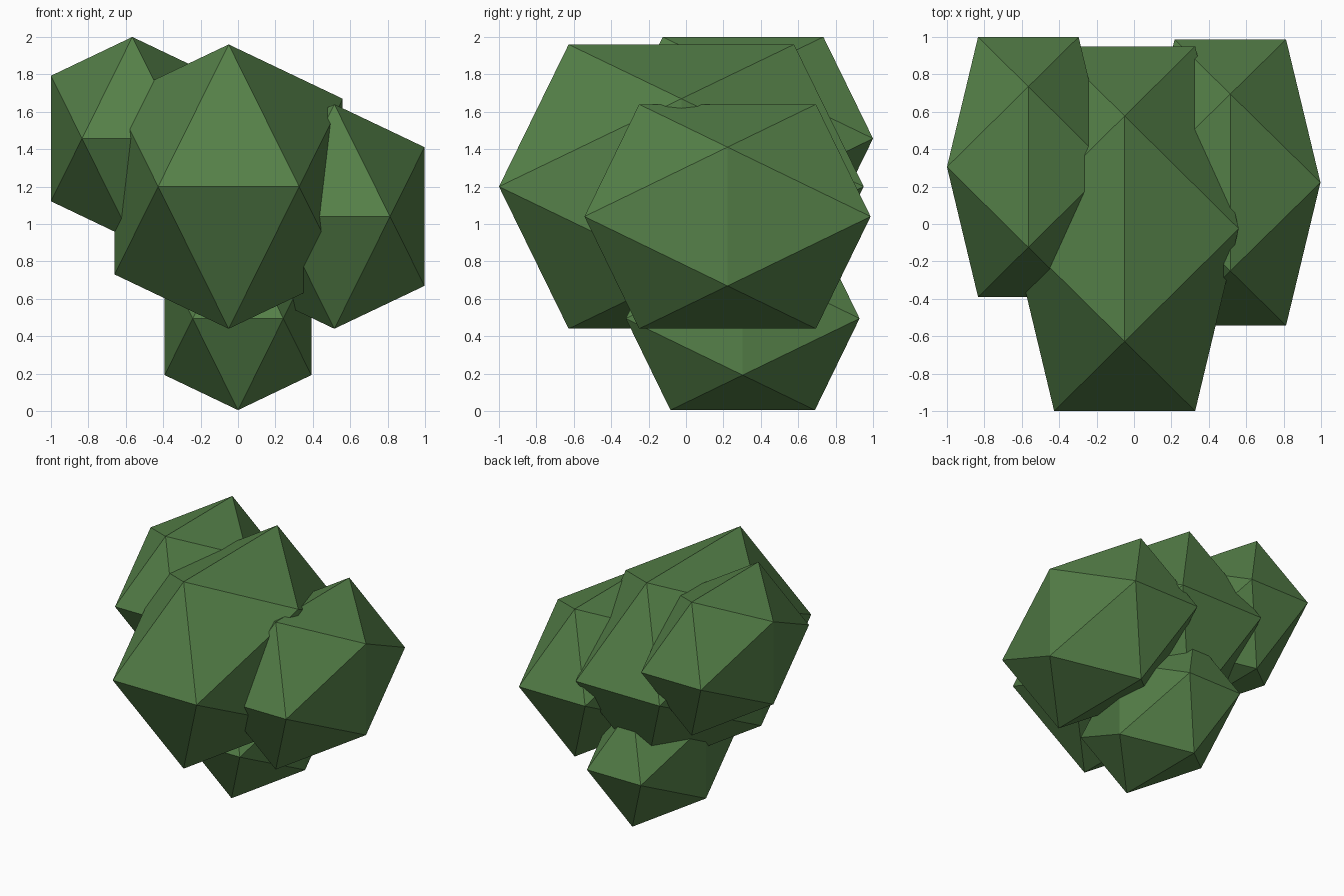
import bpy, bmesh

if "Cube" in bpy.data.objects:
    bpy.data.objects.remove(bpy.data.objects["Cube"])

PHI = (1 + 5 ** 0.5) / 2

green = bpy.data.materials.new("leaf_green")
green.diffuse_color = (0.09, 0.215, 0.065, 1)
green.use_nodes = True
green.node_tree.nodes["Principled BSDF"].inputs["Base Color"].default_value = green.diffuse_color


def foliage(name, centre, half):
    """Stretched 20-sided clump: hull of three golden rectangles, sized by half extents."""
    bm = bmesh.new()
    for a in (-1, 1):
        for b in (-1, 1):
            for p in ((0, a / PHI, b), (a / PHI, b, 0), (b, 0, a / PHI)):
                bm.verts.new([c + h * v for c, h, v in zip(centre, half, p)])
    bmesh.ops.convex_hull(bm, input=bm.verts[:])
    bmesh.ops.recalc_face_normals(bm, faces=bm.faces[:])
    mesh = bpy.data.meshes.new(name)
    bm.to_mesh(mesh)
    bm.free()
    mesh.materials.append(green)
    obj = bpy.data.objects.new(name, mesh)
    bpy.context.collection.objects.link(obj)
    return obj


# Large middle clump, two side clumps and the small one at the bottom
foliage("middle_foliage", (-0.05, -0.025, 1.20), (0.61, 0.975, 0.76))
foliage("left_foliage", (-0.565, 0.305, 1.457), (0.435, 0.695, 0.543))
foliage("right_foliage", (0.515, 0.222, 1.04), (0.482, 0.765, 0.60))
foliage("bottom_foliage", (0.0, 0.303, 0.495), (0.392, 0.625, 0.49))
